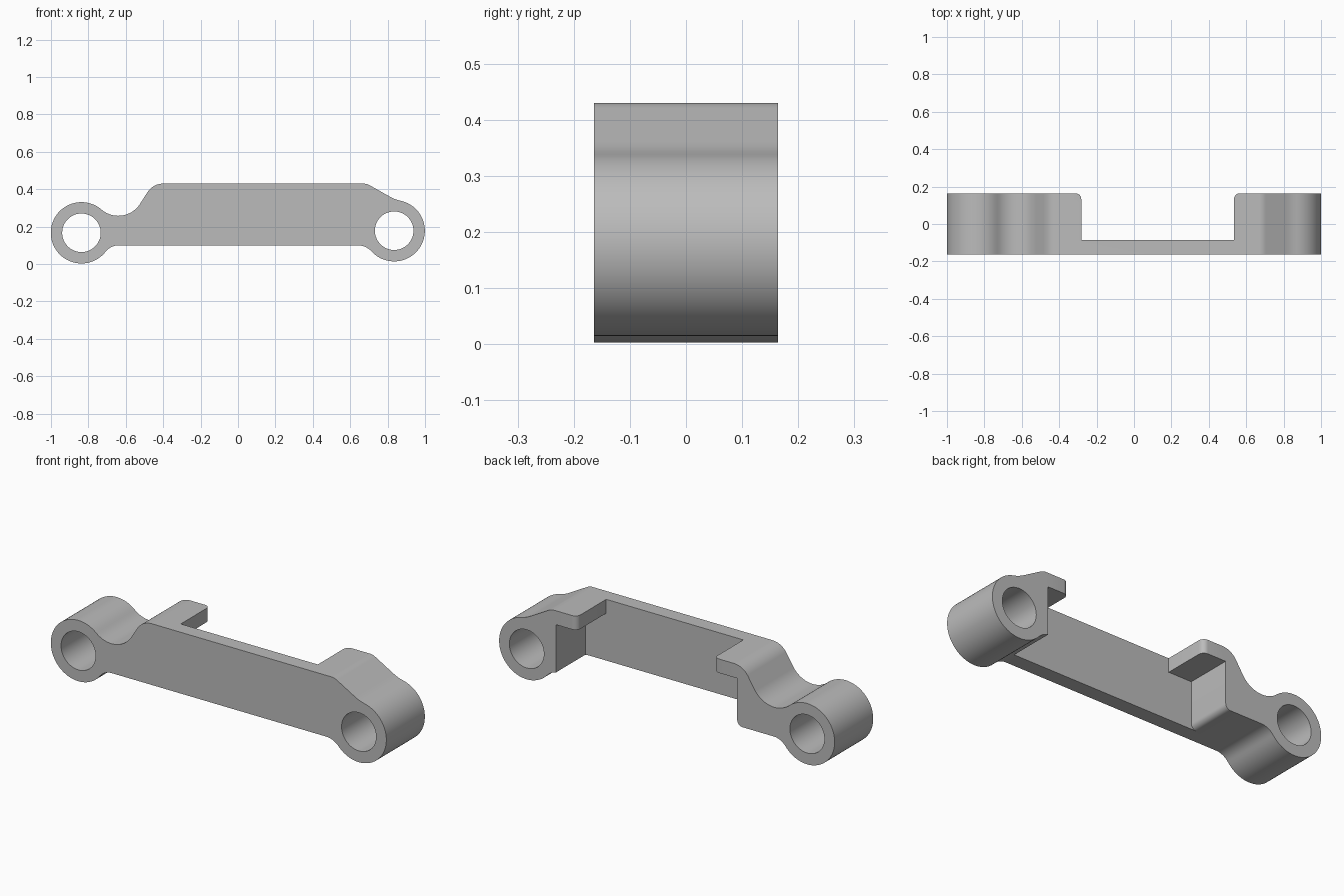
import bpy
import bmesh
from math import cos, sin, radians

cube = bpy.data.objects.get("Cube")
if cube:
    bpy.data.objects.remove(cube, do_unlink=True)

FRONT, BACK = -0.164, 0.164
WEB_BACK = -0.085      # rear face of the thin web
LIP_BOTTOM = 0.355

grey = bpy.data.materials.new("light grey")
grey.use_nodes = True
colour = (0.5, 0.5, 0.5, 1)
grey.diffuse_color = colour
grey.node_tree.nodes["Principled BSDF"].inputs["Base Color"].default_value = colour


def arc(cx, cz, r, start, end, step=5):
    """Points on a circular arc, angles in degrees."""
    n = max(3, round(abs(end - start) / step))
    angles = [radians(start + (end - start) * i / n) for i in range(n + 1)]
    return [(cx + r * cos(a), cz + r * sin(a)) for a in angles]


def prism(name, points, low, high, upright=False):
    """Extrude an outline along y, or along z when upright."""
    bm = bmesh.new()
    place = (lambda p, d: (p[0], p[1], d)) if upright else (lambda p, d: (p[0], d, p[1]))
    near = [bm.verts.new(place(p, low)) for p in points]
    far = [bm.verts.new(place(p, high)) for p in points]
    bm.faces.new(near)
    bm.faces.new(far[::-1])
    for i in range(len(points)):
        j = (i + 1) % len(points)
        bm.faces.new((near[j], near[i], far[i], far[j]))
    bmesh.ops.recalc_face_normals(bm, faces=bm.faces)
    mesh = bpy.data.meshes.new(name)
    bm.to_mesh(mesh)
    bm.free()
    mesh.materials.append(grey)
    obj = bpy.data.objects.new(name, mesh)
    bpy.context.collection.objects.link(obj)
    return obj


# Side outline: two round ends blended into a raised bar
outline = (
    arc(-0.837, 0.167, 0.164, -38.1, -310.7)
    + arc(-0.64, 0.396, 0.138, 229.3, 325)[1:]
    + arc(-0.40, 0.33, 0.10, 145, 90)
    + arc(0.67, 0.36, 0.07, 90, 60)
    + arc(0.911, 0.534, 0.20, 240, 258)
    + arc(0.835, 0.178, 0.164, 78, -137.6)[1:]
    + arc(0.64, 0.0, 0.10, 42.4, 90)[1:]
    + arc(-0.637, 0.01, 0.09, 90, 141.9)[:-1]
)
body = prism("link_arm", outline, FRONT, BACK)

# Bores through both round ends
cutters = [
    prism("right_bore_cutter", arc(-0.837, 0.167, 0.103, 0, 360)[:-1], -0.3, 0.3),
    prism("left_bore_cutter", arc(0.835, 0.178, 0.103, 0, 360)[:-1], -0.3, 0.3),
]

# Rear pocket beneath the lips, with a rounded lower corner
pocket = [(0.66, 0.05), (0.66, LIP_BOTTOM), (-0.42, LIP_BOTTOM)]
pocket += arc(-0.45, 0.13, 0.03, 0, -90, 15) + [(-0.45, 0.05)]
cutters.append(prism("pocket_cutter", pocket, WEB_BACK, 0.3))

# Opening between the lips, with rounded rear corners
opening = [(-0.282, WEB_BACK), (0.535, WEB_BACK)]
opening += arc(0.565, 0.134, 0.03, 180, 90, 15) + [(0.565, 0.3), (-0.312, 0.3)]
opening += arc(-0.312, 0.134, 0.03, 90, 0, 15)
cutters.append(prism("opening_cutter", opening, -0.1, 0.6, upright=True))

for cutter in cutters:
    mod = body.modifiers.new(cutter.name, 'BOOLEAN')
    mod.operation = 'DIFFERENCE'
    mod.solver = 'EXACT'
    mod.object = cutter

# Apply the cuts and discard the helpers
bpy.ops.object.select_all(action='DESELECT')
body.select_set(True)
bpy.context.view_layer.objects.active = body
for mod in list(body.modifiers):
    bpy.ops.object.modifier_apply(modifier=mod.name)
for cutter in cutters:
    bpy.data.objects.remove(cutter, do_unlink=True)

bpy.ops.object.shade_smooth_by_angle(angle=radians(30))
